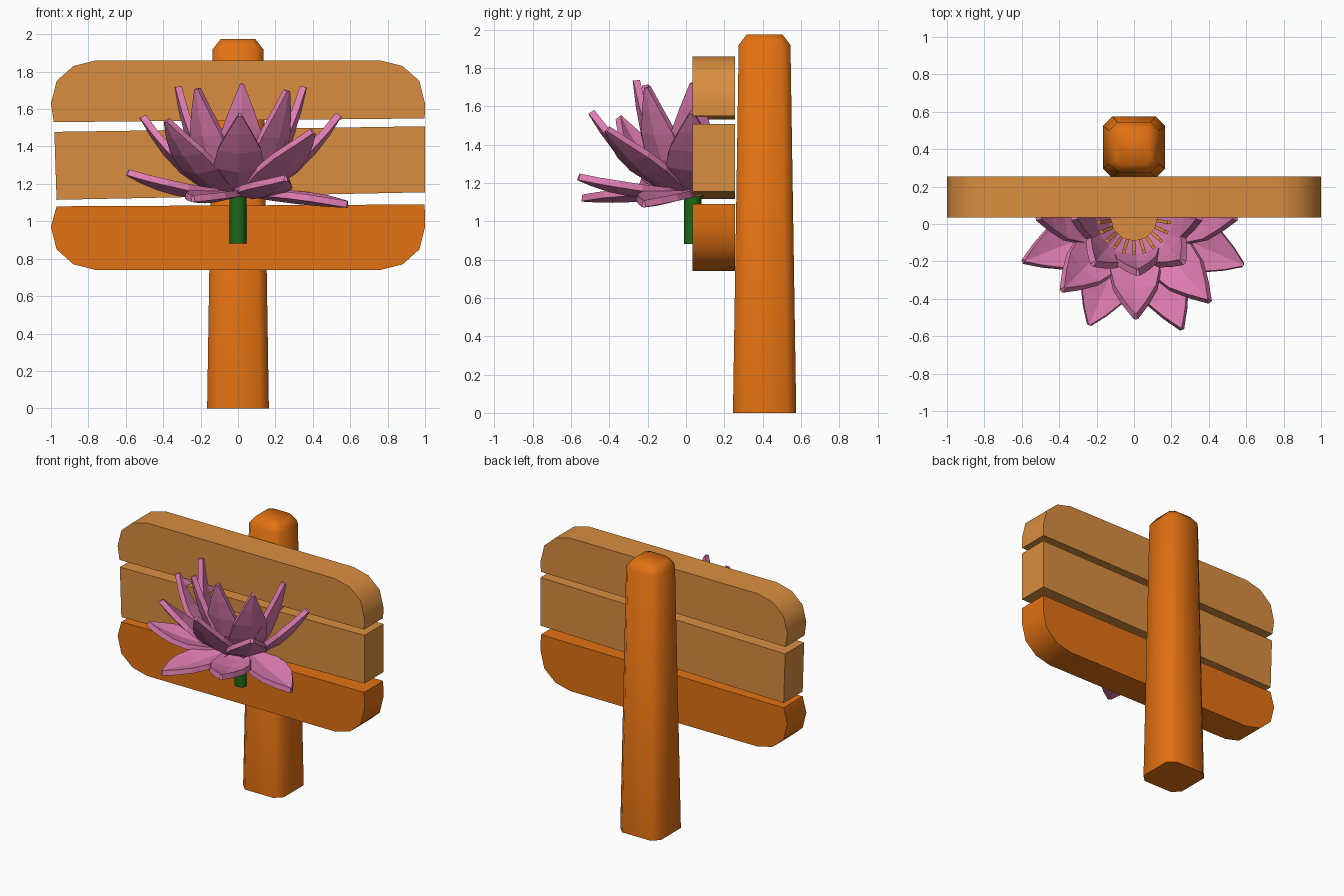
import bpy, bmesh, math
from mathutils import Vector

if "Cube" in bpy.data.objects:
    bpy.data.objects.remove(bpy.data.objects["Cube"])


def material(name, rgb):
    m = bpy.data.materials.new(name)
    m.diffuse_color = (*rgb, 1)
    m.use_nodes = True
    m.node_tree.nodes["Principled BSDF"].inputs["Base Color"].default_value = m.diffuse_color
    return m


DARK = material("orange wood", (0.76, 0.165, 0.006))
LIGHT = material("light wood", (0.70, 0.27, 0.05))
PINK = material("petal pink", (0.73, 0.20, 0.44))
GREEN = material("stem green", (0.012, 0.14, 0.008))
CY = 0.035  # flower centre in y, on the front face of the boards


def build(name, verts, faces, mat, angle=None):
    me = bpy.data.meshes.new(name)
    me.from_pydata([tuple(v) for v in verts], [], faces)
    bm = bmesh.new()
    bm.from_mesh(me)
    bmesh.ops.recalc_face_normals(bm, faces=bm.faces)
    bm.to_mesh(me)
    bm.free()
    me.materials.append(mat)
    ob = bpy.data.objects.new(name, me)
    bpy.context.collection.objects.link(ob)
    if angle:
        bpy.ops.object.select_all(action='DESELECT')
        ob.select_set(True)
        bpy.context.view_layer.objects.active = ob
        bpy.ops.object.shade_smooth_by_angle(angle=math.radians(angle))
    return ob


def loft(name, rings, mat, angle=None):
    """Closed solid through rings of equal point count."""
    n = len(rings[0])
    verts = [p for r in rings for p in r]
    faces = [(k * n + i, k * n + (i + 1) % n, (k + 1) * n + (i + 1) % n, (k + 1) * n + i)
             for k in range(len(rings) - 1) for i in range(n)]
    faces += [tuple(range(n))[::-1], tuple(range((len(rings) - 1) * n, len(rings) * n))]
    return build(name, verts, faces, mat, angle)


# post: tapered square with cut corners and a chamfered top
def post_ring(h, c, z):
    pts = [(h, h - c), (h - c, h), (c - h, h), (-h, h - c),
           (-h, c - h), (c - h, -h), (h - c, -h), (h, c - h)]
    return [(x, y + 0.41, z) for x, y in pts]


loft("post", [post_ring(0.165, 0.05, 0), post_ring(0.135, 0.045, 1.92),
              post_ring(0.092, 0.025, 1.975)], DARK, 50)


# boards: front outlines extruded in y
def board(name, outline, mat):
    loft(name, [[(x, y, z) for x, z in outline] for y in (0.035, 0.255)], mat, 35)


corner = [(1, 0.36), (0.97, 0.48), (0.88, 0.56), (0.76, 0.59)]
arc = corner + [(-x, z) for x, z in reversed(corner)]
board("top_board", [(0.998, 1.55)] + [(x, z + 1.27) for x, z in arc] + [(-0.985, 1.53)], LIGHT)
board("middle_board", [(-0.982, 1.478), (-0.97, 1.115), (1, 1.155), (1, 1.508)], LIGHT)
board("bottom_board", [(0.998, 1.09)] + [(x, 1.33 - z) for x, z in arc] + [(-0.97, 1.08)], DARK)


# flower stem and seed pod
def circle(r, z, n=12):
    return [(r * math.cos(2 * math.pi * i / n), CY + r * math.sin(2 * math.pi * i / n), z)
            for i in range(n)]


loft("stem", [circle(0.045, 0.88), circle(0.045, 1.17)], GREEN, 40)
loft("seed_pod", [circle(0.06, 1.13), circle(0.09, 1.25), circle(0.127, 1.40)], LIGHT, 40)

# stamens: thin rods fanned around the front half of the pod
for i in range(11):
    a = math.radians(188 + i * 16.4)
    out, side = Vector((math.cos(a), math.sin(a), 0)), Vector((-math.sin(a), math.cos(a), 0))
    rings = []
    for r, z in ((0.08, 1.16), (0.14, 1.32), (0.19, 1.41)):
        c = Vector((0, CY, z)) + out * r
        rings.append([c + side * sx * 0.009 + out * sy * 0.009
                      for sx, sy in ((1, 1), (-1, 1), (-1, -1), (1, -1))])
    loft(f"stamen_{i + 1}", rings, LIGHT)


# petals: pointed creased blades swept along a curve from the centre to the tip
def petal(name, tip, ctrl_r, ctrl_z, width):
    tip = Vector(tip)
    flat = Vector((tip.x, tip.y - CY, 0))
    out = flat.normalized()
    side = Vector((-out.y, out.x, 0))
    p0 = Vector((0.06, 1.15))
    p1, p2 = Vector((ctrl_r, ctrl_z)), Vector((flat.length, tip.z))
    verts, faces = [], []
    for t, w in ((0, 0.4), (0.25, 0.8), (0.5, 1), (0.7, 0.85), (0.86, 0.48), (1, 0.06)):
        p = p0 * (1 - t) ** 2 + p1 * 2 * t * (1 - t) + p2 * t * t
        d = ((p1 - p0) * (1 - t) + (p2 - p1) * t).normalized()
        c = Vector((0, CY, 0)) + out * p.x + Vector((0, 0, p.y))
        lift = (Vector((0, 0, d.x)) - out * d.y) * w * width * 0.22
        verts += [c - side * w * width + lift, c, c + side * w * width + lift]
    for k in range(5):
        for j in (0, 1):
            a = k * 3 + j
            faces.append((a, a + 1, a + 4, a + 3))
    ob = build(name, verts, faces, PINK)
    mod = ob.modifiers.new("thickness", 'SOLIDIFY')
    mod.thickness, mod.offset = 0.036, 0


rings = {
    "outer_petal": (0.34, 1.10, 0.135, [(-0.59, -0.20, 1.26), (-0.24, -0.54, 1.12),
                                        (0.255, -0.56, 1.23), (0.585, -0.22, 1.09)]),
    "middle_petal": (0.31, 1.19, 0.135, [(-0.51, 0.03, 1.56), (-0.38, -0.35, 1.54),
                                         (0.01, -0.495, 1.57), (0.40, -0.41, 1.48),
                                         (0.54, 0.03, 1.57)]),
    "inner_petal": (0.25, 1.23, 0.125, [(-0.32, 0.03, 1.72), (-0.215, -0.21, 1.71),
                                        (0.02, -0.26, 1.735), (0.26, -0.20, 1.70),
                                        (0.35, 0.03, 1.72)]),
}
for label, (cr, cz, w, tips) in rings.items():
    for i, tip in enumerate(tips):
        petal(f"{label}_{i + 1}", tip, cr, cz, w)
